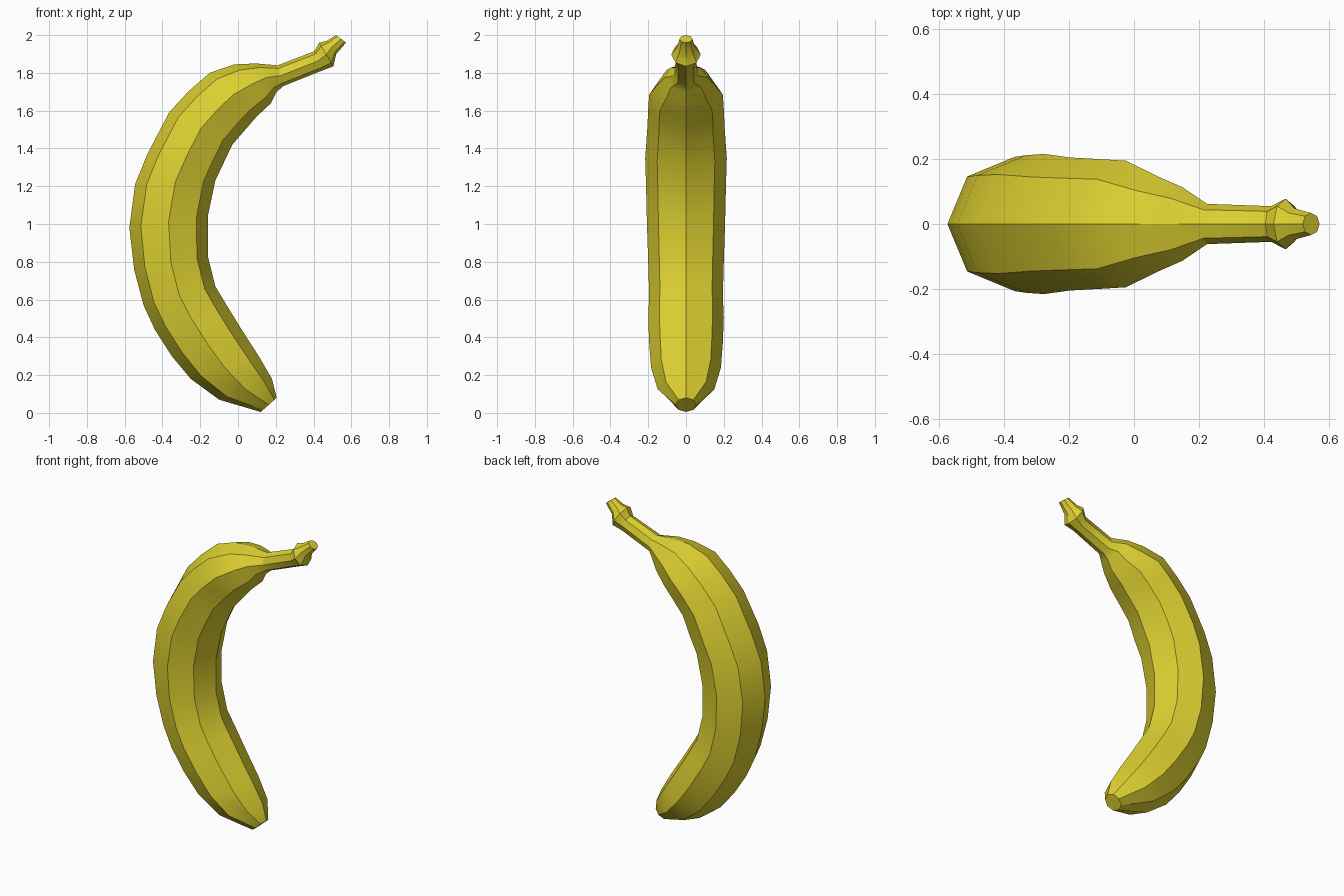
import bpy, bmesh, math
from mathutils import Vector

# Each ring: outer keel x, z, inner keel x, z, half width in y
rings = [
    (0.12, 0.005, 0.205, 0.08, 0.055),
    (-0.10, 0.07, 0.18, 0.18, 0.15),
    (-0.25, 0.18, 0.11, 0.30, 0.185),
    (-0.35, 0.30, 0.02, 0.44, 0.195),
    (-0.44, 0.44, -0.06, 0.57, 0.20),
    (-0.50, 0.57, -0.12, 0.67, 0.195),
    (-0.55, 0.76, -0.16, 0.83, 0.20),
    (-0.575, 0.98, -0.16, 1.04, 0.207),
    (-0.545, 1.21, -0.12, 1.23, 0.212),
    (-0.48, 1.37, -0.075, 1.325, 0.216),
    (-0.365, 1.59, -0.03, 1.42, 0.205),
    (-0.265, 1.70, 0.053, 1.516, 0.20),
    (-0.15, 1.80, 0.10, 1.57, 0.195),
    (-0.02, 1.845, 0.175, 1.64, 0.145),
    (0.095, 1.85, 0.205, 1.70, 0.113),
    (0.21, 1.84, 0.24, 1.73, 0.062),
    (0.405, 1.915, 0.44, 1.81, 0.055),
    (0.43, 1.96, 0.505, 1.835, 0.078),
    (0.47, 1.97, 0.52, 1.90, 0.048),
    (0.52, 2.0, 0.572, 1.96, 0.034),
]
SIDES = 8

# Loft octagonal rings along the curved body and stem
bm = bmesh.new()
loops = []
for ox, oz, ix, iz, w in rings:
    outer, inner = Vector((ox, 0, oz)), Vector((ix, 0, iz))
    mid, half = (outer + inner) / 2, (outer - inner) / 2
    loop = []
    for k in range(SIDES):
        a = math.tau * k / SIDES
        loop.append(bm.verts.new(mid + half * math.cos(a) + Vector((0, w * math.sin(a), 0))))
    loops.append(loop)
for a, b in zip(loops, loops[1:]):
    for k in range(SIDES):
        n = (k + 1) % SIDES
        bm.faces.new((a[k], a[n], b[n], b[k]))

# Flat ends: blossom tip and cut stem
bm.faces.new(loops[0])
bm.faces.new(loops[-1])
bmesh.ops.recalc_face_normals(bm, faces=bm.faces)

mesh = bpy.data.meshes.new("banana")
bm.to_mesh(mesh)
bm.free()
banana = bpy.data.objects.new("banana", mesh)
bpy.context.collection.objects.link(banana)

# Yellow peel
peel = bpy.data.materials.new("peel_yellow")
peel.diffuse_color = (0.72, 0.63, 0.03, 1)
mesh.materials.append(peel)

# Smooth lengthwise, keep the ridges sharp
bpy.context.view_layer.objects.active = banana
banana.select_set(True)
bpy.ops.object.shade_smooth_by_angle(angle=math.radians(30))
